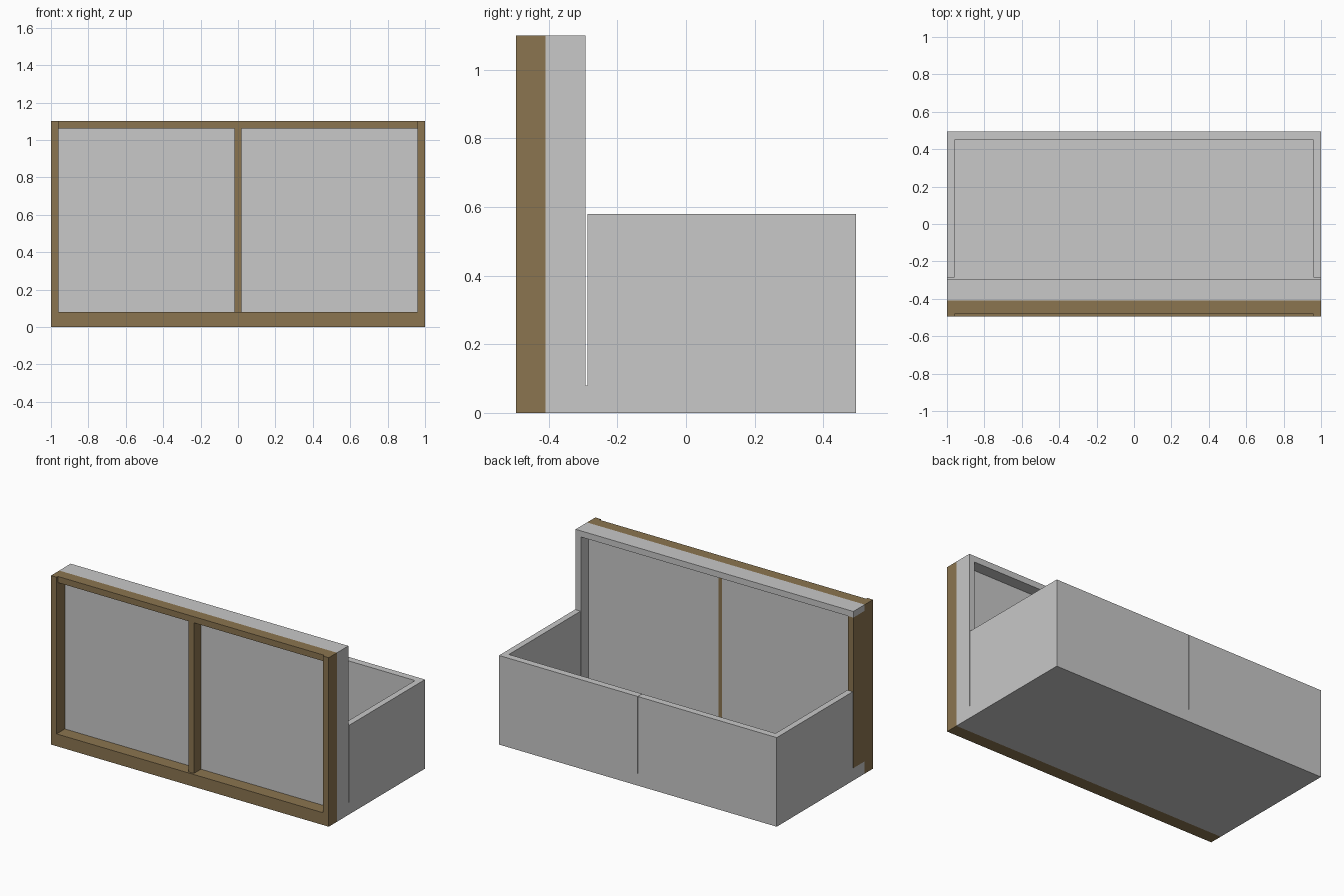
import bpy
import bmesh

if "Cube" in bpy.data.objects:
    bpy.data.objects.remove(bpy.data.objects["Cube"])


def material(name, rgb):
    m = bpy.data.materials.new(name)
    m.diffuse_color = (*rgb, 1.0)
    m.use_nodes = True
    m.node_tree.nodes["Principled BSDF"].inputs["Base Color"].default_value = m.diffuse_color
    return m


GREY = material("light grey", (0.58, 0.58, 0.58))
WOOD = material("brown wood", (0.258, 0.178, 0.080))


def part(name, mat, *spans):
    """One object made of axis-aligned blocks: (x0, x1, y0, y1, z0, z1)."""
    bm = bmesh.new()
    for x0, x1, y0, y1, z0, z1 in spans:
        block = bmesh.ops.create_cube(bm, size=1.0)["verts"]
        for v in block:
            v.co.x = x1 if v.co.x > 0 else x0
            v.co.y = y1 if v.co.y > 0 else y0
            v.co.z = z1 if v.co.z > 0 else z0
    mesh = bpy.data.meshes.new(name)
    bm.to_mesh(mesh)
    bm.free()
    mesh.materials.append(mat)
    ob = bpy.data.objects.new(name, mesh)
    bpy.context.collection.objects.link(ob)
    return ob


# Main levels
FRONT, RAIL, MID, REAR, BACK = -0.495, -0.482, -0.41, -0.293, 0.495
GLASS_BACK = -0.37
SIDE = -0.287            # front end of the box side walls
FLOOR, BOX_TOP, LINTEL, TOP = 0.08, 0.58, 1.06, 1.10
T = 0.04                 # post width
IN = 1 - T

# Wooden front frame
part("front_sill", WOOD, (-1, 1, FRONT, MID, 0, FLOOR))
part("front_posts", WOOD,
     (-1, -IN, FRONT, MID, FLOOR, TOP), (IN, 1, FRONT, MID, FLOOR, TOP))
part("front_top_rail", WOOD, (-IN, IN, RAIL, MID, LINTEL, TOP))
part("front_mullion", WOOD, (-0.02, 0.02, RAIL, MID, FLOOR, LINTEL))

# Panes and the wooden strip on the back of the mullion
part("panes", GREY, (-IN, IN, MID, GLASS_BACK, FLOOR, LINTEL))
part("mullion_back_strip", WOOD,
     (0.0, 0.022, GLASS_BACK, GLASS_BACK + 0.002, FLOOR, LINTEL))

# Rear frame: grey lintel and right post, wooden left post
part("rear_lintel", GREY, (-1, 0, MID, REAR, LINTEL, TOP),
     (0, 1, MID, REAR, LINTEL, TOP))
part("rear_right_post", GREY, (IN, 1, MID, REAR, FLOOR, LINTEL))
part("rear_left_post", WOOD, (-1, -IN, MID, REAR, FLOOR, LINTEL))

# Open box behind the frame, with a fine seam in the back wall
part("box_floor", GREY, (-1, 1, MID, BACK, 0, FLOOR))
part("box_side_walls", GREY,
     (-1, -IN, SIDE, 0.45, FLOOR, BOX_TOP), (IN, 1, SIDE, 0.45, FLOOR, BOX_TOP))
part("box_back_wall", GREY,
     (-1, -0.001, 0.45, BACK, FLOOR, BOX_TOP), (0.001, 1, 0.45, BACK, FLOOR, BOX_TOP))
